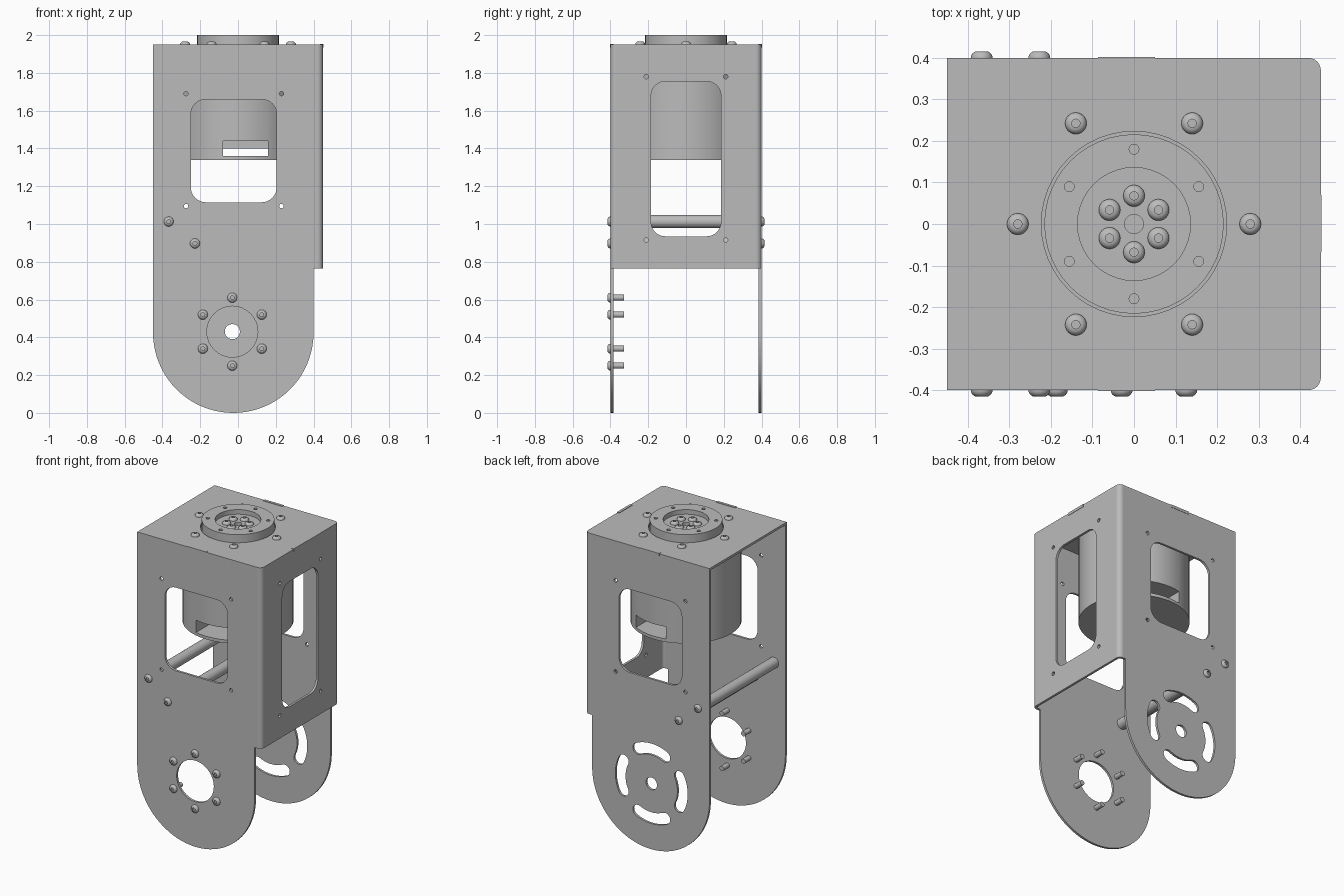
import bpy, bmesh
from math import sin, cos, pi, radians
from mathutils import Matrix, Vector

if "Cube" in bpy.data.objects:
    bpy.data.objects.remove(bpy.data.objects["Cube"])

metal = bpy.data.materials.new("plain grey metal")
metal.use_nodes = True
GREY = (0.5, 0.5, 0.5, 1)
metal.diffuse_color = GREY
metal.node_tree.nodes["Principled BSDF"].inputs["Base Color"].default_value = GREY
parts = []
T = 0.015  # sheet thickness


def add(name, mesh, matrix=Matrix()):
    mesh.materials.clear()
    mesh.materials.append(metal)
    ob = bpy.data.objects.new(name, mesh)
    ob.matrix_world = matrix
    bpy.context.collection.objects.link(ob)
    parts.append(ob)
    return ob


def from_bm(name, bm, matrix=Matrix()):
    mesh = bpy.data.meshes.new(name)
    bm.to_mesh(mesh)
    bm.free()
    return add(name, mesh, matrix)


# ---- outline helpers
def arc(cx, cy, r, a0, a1, n=12):
    return [(cx + r * cos(radians(a0 + (a1 - a0) * i / n)),
             cy + r * sin(radians(a0 + (a1 - a0) * i / n))) for i in range(n + 1)]


def circle(cx, cy, r, n=32):
    return arc(cx, cy, r, 0, 360, n)[:-1]


def ring_of(cx, cy, r, start=0, n=6):
    return [(cx + r * cos(radians(start) + 2 * pi * i / n),
             cy + r * sin(radians(start) + 2 * pi * i / n)) for i in range(n)]


def rounded(x0, x1, y0, y1, r):
    return (arc(x1 - r, y1 - r, r, 0, 90, 8) + arc(x0 + r, y1 - r, r, 90, 180, 8)
            + arc(x0 + r, y0 + r, r, 180, 270, 8) + arc(x1 - r, y0 + r, r, 270, 360, 8))


def slot(cx, cy, r, w, mid, half):
    a, b = mid - half, mid + half
    ends = [(cx + r * cos(radians(k)), cy + r * sin(radians(k))) for k in (a, b)]
    return (arc(cx, cy, r + w, a, b) + arc(*ends[1], w, b, b + 180, 8)[1:-1]
            + arc(cx, cy, r - w, b, a) + arc(*ends[0], w, a + 180, a + 360, 8)[1:-1])


def plate(name, loops, thick, matrix):
    """Flat sheet: first loop is the outline, the others are holes."""
    cu = bpy.data.curves.new(name, 'CURVE')
    cu.dimensions = '2D'
    cu.fill_mode = 'BOTH'
    cu.extrude = thick / 2
    for loop in loops:
        sp = cu.splines.new('POLY')
        sp.points.add(len(loop) - 1)
        for p, (x, y) in zip(sp.points, loop):
            p.co = (x, y, 0, 1)
        sp.use_cyclic_u = True
    tmp = bpy.data.objects.new(name + " outline", cu)
    bpy.context.collection.objects.link(tmp)
    bpy.context.view_layer.update()
    dg = bpy.context.evaluated_depsgraph_get()
    mesh = bpy.data.meshes.new_from_object(tmp.evaluated_get(dg))
    bpy.data.objects.remove(tmp)
    bm = bmesh.new()
    bm.from_mesh(mesh)
    bmesh.ops.remove_doubles(bm, verts=bm.verts, dist=1e-5)
    bmesh.ops.recalc_face_normals(bm, faces=bm.faces)
    bm.to_mesh(mesh)
    bm.free()
    return add(name, mesh, matrix)


def box(name, x0, x1, y0, y1, z0, z1):
    bm = bmesh.new()
    bmesh.ops.create_cube(bm, size=1)
    bmesh.ops.scale(bm, vec=(x1 - x0, y1 - y0, z1 - z0), verts=bm.verts)
    bmesh.ops.translate(bm, vec=((x0 + x1) / 2, (y0 + y1) / 2, (z0 + z1) / 2), verts=bm.verts)
    return from_bm(name, bm)


def lathe(name, profile, at, axis, steps=24):
    """Spin (radius, height) points about an axis."""
    bm = bmesh.new()
    vs = [bm.verts.new((r, 0, h)) for r, h in profile]
    es = [bm.edges.new(e) for e in zip(vs, vs[1:])]
    bmesh.ops.spin(bm, geom=vs + es, axis=(0, 0, 1), cent=(0, 0, 0), angle=2 * pi, steps=steps)
    bmesh.ops.remove_doubles(bm, verts=bm.verts, dist=1e-5)
    bmesh.ops.recalc_face_normals(bm, faces=bm.faces)
    turn = Vector((0, 0, 1)).rotation_difference(Vector(axis)).to_matrix().to_4x4()
    return from_bm(name, bm, Matrix.Translation(at) @ turn)


def screw(name, at, axis, shaft=0.02):
    head = [(0, .007), (.01, .007), (.01, .016), (.016, .015), (.022, .011), (.026, .004),
            (.026, 0), (.016, 0), (.016, -shaft), (0, -shaft)]
    return lathe(name, head, at, axis)


def upright(y):  # sheet facing along y
    return Matrix.Translation((0, y, 0)) @ Matrix.Rotation(pi / 2, 4, 'X')


def level(z):
    return Matrix.Translation((0, 0, z))


# ---- front and back plates
PX, PZ, R = -0.025, 0.425, 0.425
STEP, ROOF = 0.765, 1.95
BEND = 0.03
outline = (arc(PX, PZ, R, 180, 360, 40)
           + [(0.4, STEP), (0.45 - BEND, STEP), (0.45 - BEND, ROOF - T), (-0.45, ROOF - T)])
window = rounded(-0.25, 0.205, 1.115, 1.66, 0.08)
pins = [circle(x, z, 0.012, 12) for x in (-0.275, 0.23) for z in (1.095, 1.69)]
wall_y = 0.4 - T / 2
plate("front_plate", [outline, window, circle(-0.03, 0.43, 0.135)] + pins, T, upright(-wall_y))
slots = [slot(-0.03, 0.43, 0.225, 0.037, k * 90, 26) for k in range(4)]
plate("back_plate", [outline, window, circle(-0.03, 0.43, 0.04)] + slots + pins, T, upright(wall_y))

# ---- side wall and its rounded bends
edge = 0.4 - BEND
side = [(-edge, STEP), (edge, STEP), (edge, ROOF - T), (-edge, ROOF - T)]
side_window = rounded(-0.185, 0.185, 0.935, 1.755, 0.075)
side_pins = [circle(y, z, 0.012, 12) for y in (-0.21, 0.21) for z in (0.915, 1.78)]
plate("side_wall", [side, side_window] + side_pins, T,
      Matrix.Translation((0.45 - T / 2, 0, 0)) @ Matrix.Rotation(pi / 2, 4, 'Z')
      @ Matrix.Rotation(pi / 2, 4, 'X'))
for s, name in ((-1, "front_bend"), (1, "back_bend")):
    cx, cy = 0.45 - BEND, s * edge
    strip = arc(cx, cy, BEND, 0, s * 90, 8) + arc(cx, cy, BEND - T, s * 90, 0, 8)
    plate(name, [strip], ROOF - T - STEP, level((ROOF - T + STEP) / 2))

# ---- top plate with locating tabs
top = ([(-0.45, -0.4)] + arc(0.45 - BEND, -edge, BEND, -90, 0, 8)
       + arc(0.45 - BEND, edge, BEND, 0, 90, 8) + [(-0.45, 0.4)])
plate("top_plate", [top, circle(0, 0, 0.223, 48)], T, level(ROOF - T / 2))
for s, name in ((-1, "front_tab"), (1, "back_tab")):
    y0, y1 = sorted((s * 0.385, s * 0.402))
    box(name, -0.087, 0.05, y0, y1, ROOF - T, ROOF + 0.003)
box("side_tab", 0.435, 0.452, -0.067, 0.07, ROOF - T, ROOF + 0.003)

# ---- motor body with a slot through its lower end
motor = lathe("motor_body", [(0, 1.34), (0.33, 1.34), (0.33, ROOF - T), (0, ROOF - T)],
              (0, 0, 0), (0, 0, 1), 48)
cutter = box("slot_cutter", -0.08, 0.16, -0.5, 0.5, 1.36, 1.44)
cutter.hide_render = True
mod = motor.modifiers.new("slot", 'BOOLEAN')
mod.object = cutter
mod.operation = 'DIFFERENCE'
bpy.context.view_layer.update()
cut = bpy.data.meshes.new_from_object(
    motor.evaluated_get(bpy.context.evaluated_depsgraph_get()))
motor.modifiers.clear()
motor.data = cut
parts.remove(cutter)
bpy.data.objects.remove(cutter)
box("motor_core", -0.079, 0.159, -0.15, 0.15, 1.4, 1.445)

# ---- output flange and hub
flange_holes = [circle(x, y, 0.012, 12) for x, y in ring_of(0, 0, 0.18, 90)]
plate("output_flange", [circle(0, 0, 0.216, 48), circle(0, 0, 0.136, 40)] + flange_holes,
      0.07, level(1.965))
plate("output_hub", [circle(0, 0, 0.136, 40), circle(0, 0, 0.023, 20)], 0.04, level(1.95))

# ---- screws
for i, (x, y) in enumerate(ring_of(0, 0, 0.068, 30)):
    screw(f"hub_screw_{i}", (x, y, 1.97), (0, 0, 1))
for i, (x, y) in enumerate(ring_of(0, 0, 0.28)):
    screw(f"top_screw_{i}", (x, y, ROOF), (0, 0, 1))
for i, (x, z) in enumerate(ring_of(-0.03, 0.43, 0.18, 30)):
    screw(f"joint_screw_{i}", (x, -0.4, z), (0, -1, 0), 0.073)

# ---- cross rods, screwed at both ends
for name, x, z in (("upper_rod", -0.367, 1.013), ("lower_rod", -0.228, 0.897)):
    h = 0.4 - T
    lathe(name, [(0, -h), (0.035, -h), (0.035, h), (0, h)], (x, 0, z), (0, 1, 0))
    for s, end in ((-1, "front"), (1, "back")):
        screw(f"{name}_{end}_screw", (x, s * 0.4, z), (0, s, 0))

# ---- smooth the round surfaces, keep edges sharp
bpy.ops.object.select_all(action='DESELECT')
for ob in parts:
    ob.select_set(True)
bpy.context.view_layer.objects.active = motor
bpy.ops.object.shade_smooth_by_angle(angle=radians(30))
